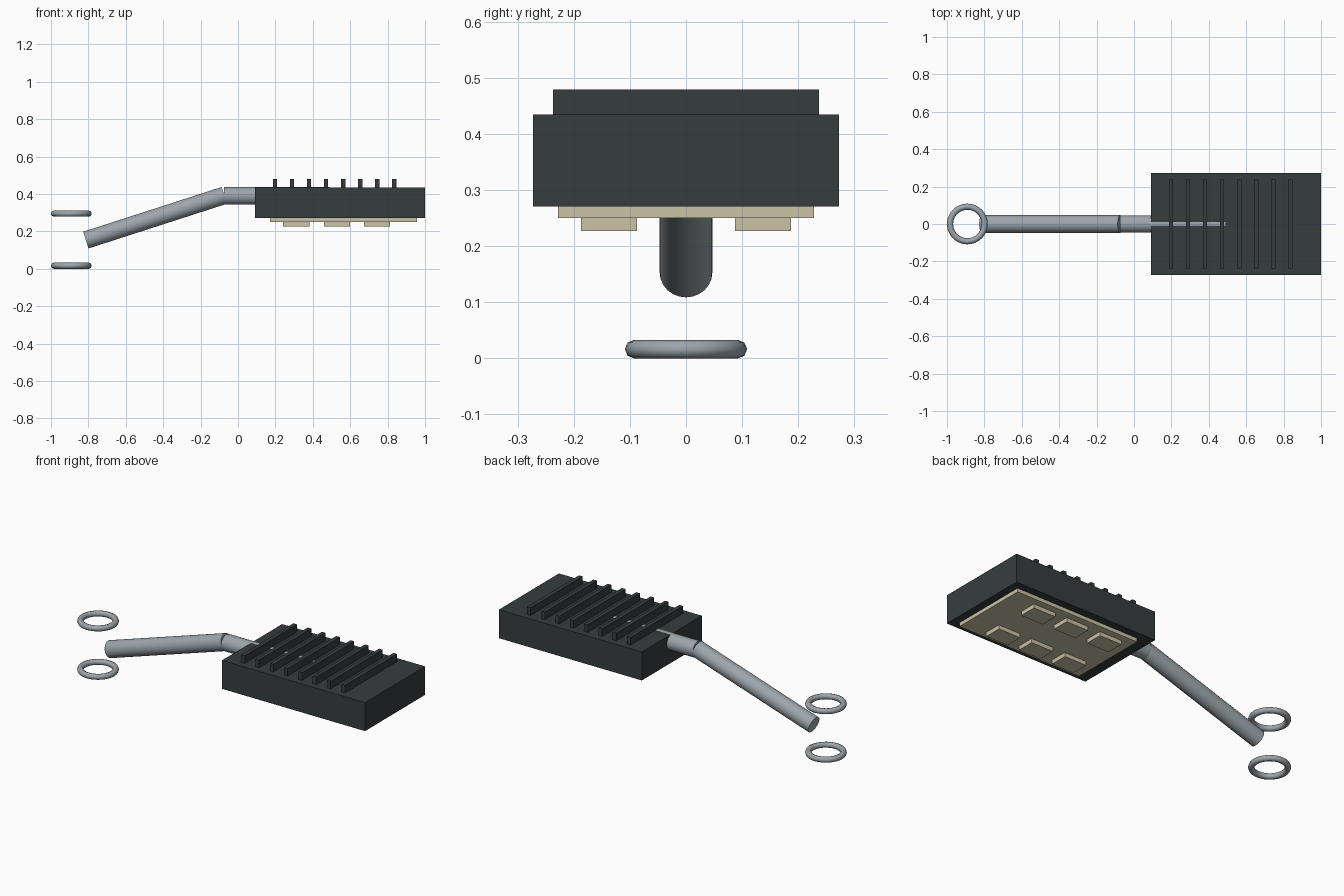
import bpy, math
from mathutils import Vector

if "Cube" in bpy.data.objects:
    bpy.data.objects.remove(bpy.data.objects["Cube"])


def material(name, rgb):
    m = bpy.data.materials.new(name)
    m.diffuse_color = (*rgb, 1)
    m.use_nodes = True
    m.node_tree.nodes["Principled BSDF"].inputs["Base Color"].default_value = m.diffuse_color
    return m


DARK = material("dark grey casing", (0.037, 0.046, 0.046))
METAL = material("grey metal", (0.33, 0.38, 0.41))
CREAM = material("cream lens", (0.60, 0.54, 0.38))


def finish(name, mat, smooth=False):
    ob = bpy.context.object
    ob.name = name
    ob.data.materials.append(mat)
    if smooth:
        bpy.ops.object.shade_smooth_by_angle(angle=math.radians(50))
    return ob


def box(name, mat, x, y, z):
    """Box from (min, max) ranges on each axis."""
    bpy.ops.mesh.primitive_cube_add(size=1, location=[(a + b) / 2 for a, b in (x, y, z)])
    ob = finish(name, mat)
    ob.scale = [b - a for a, b in (x, y, z)]
    bpy.ops.object.transform_apply(location=False, rotation=False, scale=True)


def tube(name, start, end, radius):
    a, b = Vector(start), Vector(end)
    bpy.ops.mesh.primitive_cylinder_add(vertices=24, radius=radius, depth=(b - a).length,
                                        location=(a + b) / 2)
    ob = finish(name, METAL, True)
    ob.rotation_euler = (b - a).to_track_quat('Z', 'Y').to_euler()


# Lamp head
box("lamp_housing", DARK, (0.09, 1.0), (-0.273, 0.273), (0.271, 0.435))

# Cooling fins across the top
for i in range(8):
    x = 0.198 + 0.091 * i
    box(f"cooling_fin_{i + 1}", DARK, (x - 0.0115, x + 0.0115), (-0.237, 0.237), (0.425, 0.479))

# Lens plate and light modules underneath
box("lens_plate", CREAM, (0.171, 0.956), (-0.228, 0.228), (0.25, 0.28))
for i, x in enumerate((0.311, 0.529, 0.744)):
    for side, label in ((-1, "front"), (1, "back")):
        y = 0.1375 * side
        box(f"light_module_{label}_{i + 1}", CREAM, (x - 0.07, x + 0.07),
            (y - 0.05, y + 0.05), (0.227, 0.26))

# Bracket arm: level tube into the housing, sloping tube down to the pole
tube("level_arm", (-0.075, 0, 0.390), (0.49, 0, 0.390), 0.0465)
tube("sloping_arm", (-0.8135, 0, 0.1535), (-0.073, 0, 0.3925), 0.047)

# Pole clamp rings
for label, z in (("lower", 0.0165), ("upper", 0.295)):
    bpy.ops.mesh.primitive_torus_add(major_segments=32, minor_segments=8, major_radius=0.0925,
                                     minor_radius=0.0165, location=(-0.891, 0, z))
    finish(f"{label}_clamp_ring", METAL, True)
